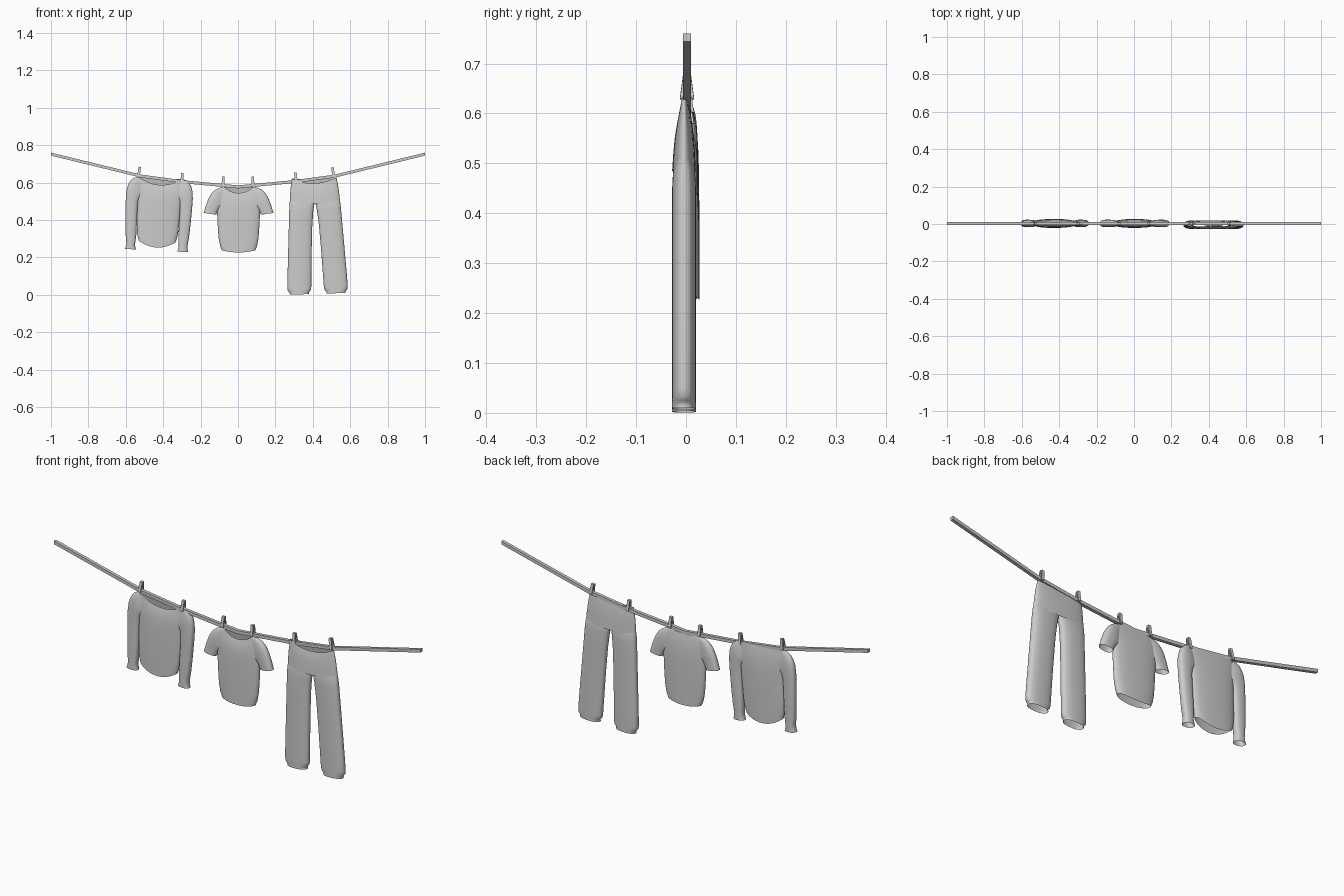
import bpy, bmesh, math
from mathutils import Matrix, Vector

default_cube = bpy.data.objects.get("Cube")
if default_cube:
    bpy.data.objects.remove(default_cube)

grey = bpy.data.materials.new("light_grey")
grey.use_nodes = True
shade = (0.6, 0.6, 0.6, 1)
grey.diffuse_color = shade
grey.node_tree.nodes["Principled BSDF"].inputs["Base Color"].default_value = shade


def finish(name, bm, smooth=False):
    """Turn a bmesh into a named grey object."""
    bmesh.ops.recalc_face_normals(bm, faces=bm.faces)
    mesh = bpy.data.meshes.new(name)
    bm.to_mesh(mesh)
    bm.free()
    mesh.materials.append(grey)
    for face in mesh.polygons:
        face.use_smooth = smooth
    obj = bpy.data.objects.new(name, mesh)
    bpy.context.collection.objects.link(obj)
    return obj


def skin(bm, rings, capped=False):
    """Join successive rings of points with quads."""
    loops = [[bm.verts.new(point) for point in ring] for ring in rings]
    count = len(loops[0])
    for upper, lower in zip(loops, loops[1:]):
        for i in range(count):
            j = (i + 1) % count
            bm.faces.new((upper[i], upper[j], lower[j], lower[i]))
    if capped:
        bm.faces.new(loops[0])
        bm.faces.new(loops[-1])


def cloth_ring(start, end, depth, front_sag=0, back_sag=0, count=24):
    """Flattened loop between two side points, drooping in the middle."""
    ring = []
    for i in range(count):
        angle = math.tau * i / count
        across, forward = math.cos(angle), math.sin(angle)
        across = math.copysign(abs(across) ** 0.85, across)
        forward = math.copysign(abs(forward) ** 0.75, forward)
        point = (start + end) / 2 + (end - start) / 2 * across
        point.y -= depth * forward
        point.z -= (front_sag if forward > 0 else back_sag) * (1 - across * across)
        ring.append(point)
    return ring


def garment(name, anchor, tilt, body, limb, limb_depth, neck, hem=0):
    """Open cloth shell hung from its anchor.

    body holds (half width, drop); limb holds outer and inner (x, drop)
    and is mirrored to both sides.
    """
    bm = bmesh.new()
    length = body[-1][1]
    rings = []
    for half, drop in body:
        depth = 0.024 * min(1, 0.4 + drop * 8)
        collar = neck * max(0, 1 - drop * 10)
        droop = hem * (drop / length) ** 8
        rings.append(cloth_ring(Vector((-half, 0, -drop)), Vector((half, 0, -drop)),
                                depth, collar + droop, collar / 5 + droop))
    skin(bm, rings)
    for side in (-1, 1):
        rings = []
        for i, (outer, outer_drop, inner, inner_drop) in enumerate(limb):
            depth = limb_depth if i else limb_depth / 2
            rings.append(cloth_ring(Vector((side * outer, 0, -outer_drop)),
                                    Vector((side * inner, 0, -inner_drop)), depth))
        skin(bm, rings)
    bm.transform(Matrix.Translation(anchor) @ Matrix.Rotation(math.radians(tilt), 4, "Y"))
    cloth = finish(name, bm, smooth=True)
    soften = cloth.modifiers.new("soften", "SUBSURF")
    soften.levels = soften.render_levels = 1


# Long sleeved sweater
garment("sweater", (-0.415, 0.003, 0.626), 3,
        body=[(.12, 0), (.13, .05), (.115, .12), (.115, .3), (.1, .34)],
        limb=[(.12, 0, .08, .1), (.155, .01, .1, .11), (.18, .06, .11, .12),
              (.18, .14, .115, .16), (.17, .34, .11, .34),
              (.16, .36, .12, .36), (.17, .39, .11, .39)],
        limb_depth=0.02, neck=0.04, hem=0.035)

# Short sleeved shirt
garment("t_shirt", (0.003, 0.003, 0.578), 0,
        body=[(.08, 0), (.11, .01), (.125, .05), (.115, .12), (.11, .3), (.09, .34)],
        limb=[(.08, 0, .08, .1), (.125, .01, .1, .12), (.16, .05, .11, .125),
              (.187, .14, .12, .15)],
        limb_depth=0.02, neck=0.035, hem=0.012)

# Trousers
garment("trousers", (0.407, -0.004, 0.625), -1.8,
        body=[(.12, 0), (.13, .05), (.137, .14)],
        limb=[(.13, .1, 0, .1), (.138, .14, 0, .14), (.14, .19, .017, .19),
              (.163, .58, .033, .58), (.163, .6, .033, .6),
              (.147, .61, .05, .61), (.15, .62, .045, .62)],
        limb_depth=0.024, neck=0.03)

# Sagging square line, mirrored about its lowest point
half_line = [(0, 0.577), (0.3, 0.605), (0.52, 0.635), (1, 0.752)]
line = [(-x, z) for x, z in reversed(half_line[1:])] + half_line
radius = 0.008
line_y = 0.002
corners = [(-radius, -radius), (radius, -radius), (radius, radius), (-radius, radius)]
bm = bmesh.new()
skin(bm, [[(x, line_y + dy, z + dz) for dy, dz in corners] for x, z in line], capped=True)
finish("clothes_line", bm)


def line_height(x):
    """Height of the line at a given distance along it."""
    for (x_a, z_a), (x_b, z_b) in zip(line, line[1:]):
        if x_a <= x <= x_b:
            return z_a + (z_b - z_a) * (x - x_a) / (x_b - x_a)


# Pegs: two tapered jaws straddling the line, leaning towards its middle
jaw = [(0, 0.035), (0.007, 0.035), (0.014, -0.017), (0.009, -0.017)]
for number, x in enumerate((-0.53, -0.3, -0.08, 0.08, 0.31, 0.51), start=1):
    bm = bmesh.new()
    for side in (-1, 1):
        skin(bm, [[(edge, side * y, z) for y, z in jaw] for edge in (-0.007, 0.007)], capped=True)
    place = Matrix.Translation((x, line_y, line_height(x) + 0.012))
    bm.transform(place @ Matrix.Rotation(math.radians(-16 * x), 4, "Y"))
    finish(f"peg_{number}", bm)
